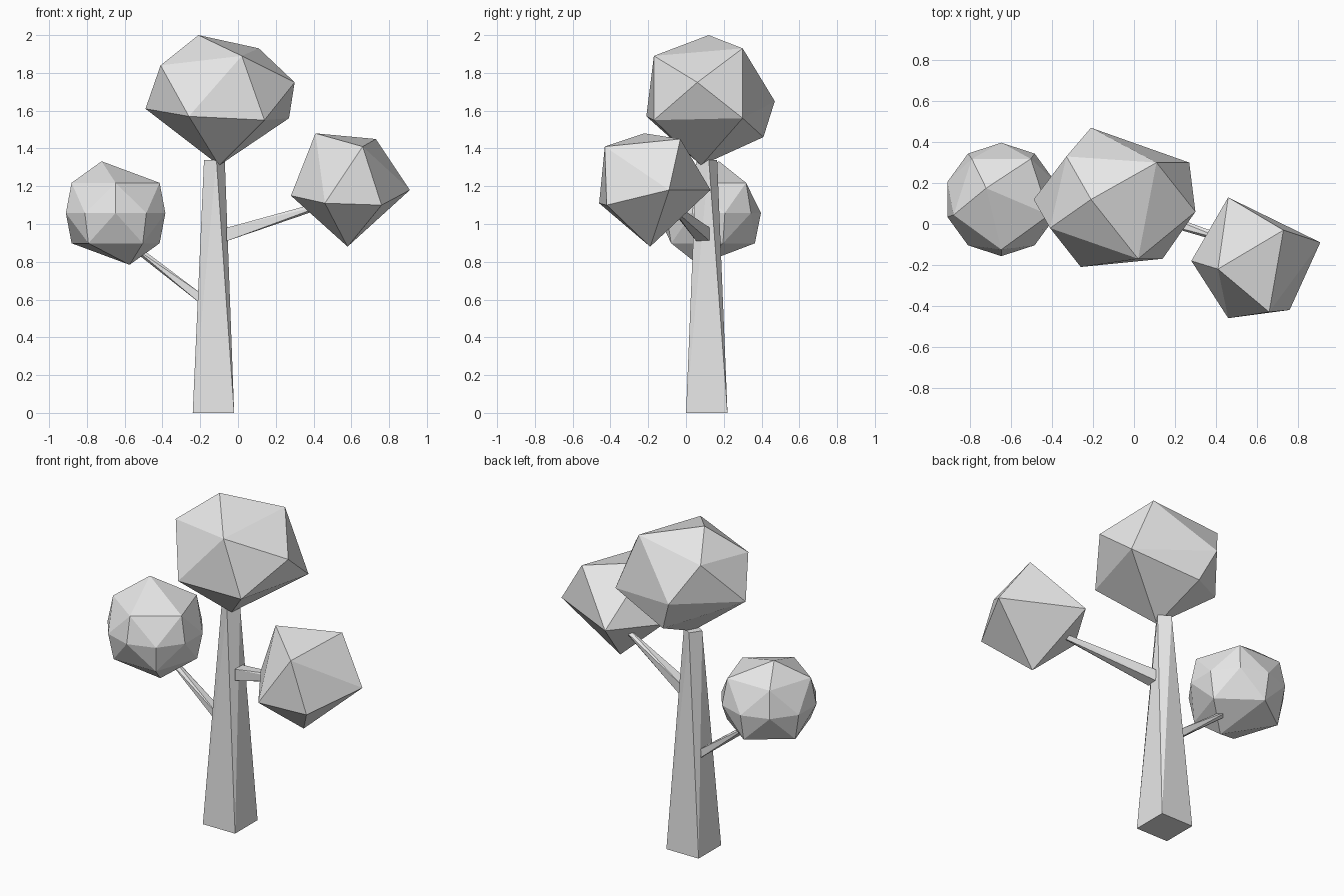
import bpy
import bmesh
from math import cos, sin, radians, tau
from mathutils import Vector

cube = bpy.data.objects.get("Cube")
if cube:
    bpy.data.objects.remove(cube, do_unlink=True)

grey = bpy.data.materials.new("pale_grey")
grey.use_nodes = True
colour = (0.8, 0.8, 0.8, 1)
grey.diffuse_color = colour
grey.node_tree.nodes["Principled BSDF"].inputs["Base Color"].default_value = colour


def ring(centre, radius, sides, turn, axis="z"):
    """Corners of a regular polygon lying across the given axis."""
    corners = []
    for i in range(sides):
        angle = radians(turn) + tau * i / sides
        u, v = radius * cos(angle), radius * sin(angle)
        offset = Vector((u, v, 0)) if axis == "z" else Vector((0, u, v))
        corners.append(Vector(centre) + offset)
    return corners


def faceted(name, points):
    """Flat-shaded solid wrapped tightly around a few points."""
    bm = bmesh.new()
    verts = [bm.verts.new(p) for p in points]
    bmesh.ops.convex_hull(bm, input=verts)
    loose = [v for v in bm.verts if not v.link_faces]
    bmesh.ops.delete(bm, geom=loose, context="VERTS")
    bmesh.ops.recalc_face_normals(bm, faces=bm.faces[:])
    mesh = bpy.data.meshes.new(name)
    bm.to_mesh(mesh)
    bm.free()
    mesh.materials.append(grey)
    obj = bpy.data.objects.new(name, mesh)
    bpy.context.collection.objects.link(obj)
    return obj


def tapered(name, start, start_radius, end, end_radius, twist, axis):
    """Square beam that narrows and twists towards its end."""
    return faceted(name, ring(start, start_radius, 4, 45, axis)
                   + ring(end, end_radius, 4, twist, axis))


# Trunk and the two branches
tapered("trunk", (-.13, .11, 0), .155, (-.125, .11, 1.34), .056, 11, "z")
tapered("left_branch", (-.06, .09, .945), .05, (.46, -.08, 1.105), .018, 10, "x")
tapered("right_branch", (-.19, .13, .6), .04, (-.56, .14, .885), .022, 10, "x")

# Large irregular crown on top of the trunk
faceted("top_crown", [
    (-.21, .12, 2), (.11, .3, 1.93), (.3, .06, 1.75), (.27, .3, 1.56),
    (.14, -.17, 1.55), (-.1, .08, 1.31), (-.26, -.21, 1.57),
    (-.49, .12, 1.61), (-.41, -.02, 1.84), (.02, -.17, 1.89),
    (-.21, .47, 1.65), (-.33, .33, 1.87), (-.13, .41, 1.46)])

# Angular crown on the left branch
faceted("left_crown", [
    (.41, -.22, 1.48), (.73, -.03, 1.45), (.91, -.09, 1.18),
    (.58, -.19, .88), (.28, -.18, 1.15), (.66, -.43, 1.41),
    (.46, -.46, 1.11), (.76, -.42, 1.1), (.46, .13, 1.18)])

# Rounder crown on the right branch: equator, two rings and leaning poles
middle = Vector((-.648, .12, 1.058))
lean = Vector((-.074, .055, .274))
rise = Vector((0, 0, .16))
faceted("right_crown",
        ring(middle, .277, 10, 90)
        + ring(middle + rise, .245, 5, -90)
        + ring(middle - rise, .245, 5, 90)
        + [middle + lean, middle - lean])
